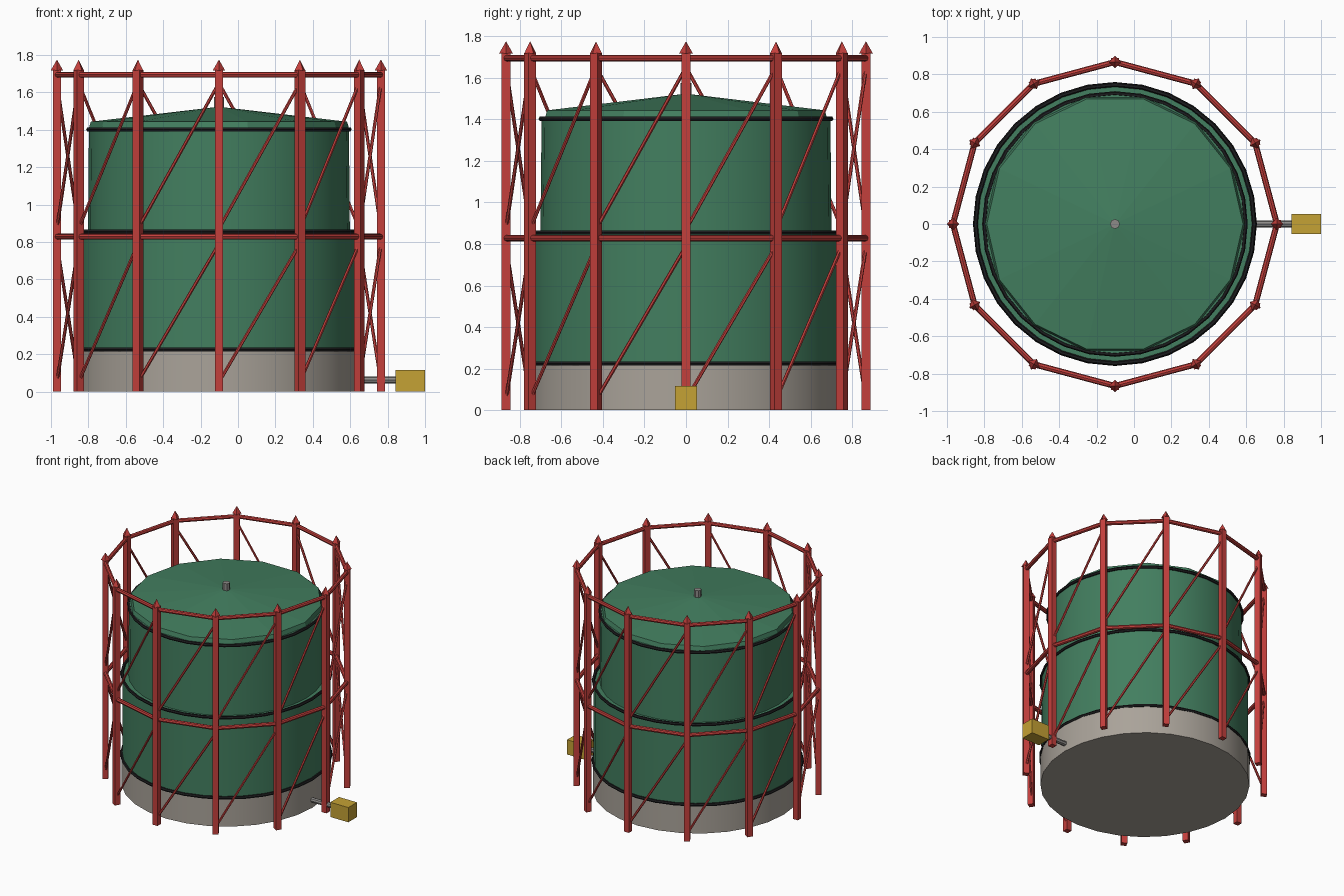
import bpy, bmesh, math
from mathutils import Vector

if "Cube" in bpy.data.objects:
    bpy.data.objects.remove(bpy.data.objects["Cube"])

CX = -0.102          # axis of the tank
R = 0.866            # radius of the guide frame
N = 12               # columns


def material(name, rgb):
    m = bpy.data.materials.new(name)
    m.diffuse_color = (*rgb, 1)
    m.use_nodes = True
    m.node_tree.nodes["Principled BSDF"].inputs["Base Color"].default_value = m.diffuse_color
    return m


RED = material("frame red", (0.55, 0.05, 0.045))
GREEN = material("tank green", (0.055, 0.21, 0.115))
STONE = material("base stone", (0.40, 0.365, 0.32))
BLACK = material("band black", (0.012, 0.012, 0.013))
GOLD = material("valve yellow", (0.56, 0.36, 0.035))
GREY = material("pipe grey", (0.27, 0.26, 0.25))


def finish(ob, name, mat, smooth=False):
    ob.name = name
    ob.data.materials.append(mat)
    if smooth:
        bpy.ops.object.select_all(action='DESELECT')
        ob.select_set(True)
        bpy.context.view_layer.objects.active = ob
        bpy.ops.object.shade_smooth_by_angle(angle=math.radians(35))
    return ob


def lathe(name, profile, sides, mat, smooth=True):
    """Closed solid of revolution about the tank axis; radius 0 makes an apex."""
    bm = bmesh.new()
    rings = []
    for r, z in profile:
        if r == 0:
            rings.append([bm.verts.new((CX, 0, z))] * sides)
        else:
            rings.append([bm.verts.new((CX + r * math.cos(a), r * math.sin(a), z))
                          for a in (2 * math.pi * i / sides for i in range(sides))])
    for lo, hi in zip(rings, rings[1:]):
        for i in range(sides):
            j = (i + 1) % sides
            quad = [lo[i], lo[j], hi[j], hi[i]]
            bm.faces.new(list(dict.fromkeys(quad)))
    for ring in (rings[0], rings[-1]):
        if ring[0] is not ring[1]:
            bm.faces.new(ring)
    bmesh.ops.recalc_face_normals(bm, faces=bm.faces)
    me = bpy.data.meshes.new(name)
    bm.to_mesh(me)
    bm.free()
    ob = bpy.data.objects.new(name, me)
    bpy.context.collection.objects.link(ob)
    return finish(ob, name, mat, smooth)


def rod(name, a, b, r, mat, sides=8):
    a, b = Vector(a), Vector(b)
    d = b - a
    bpy.ops.mesh.primitive_cylinder_add(vertices=sides, radius=r, depth=d.length,
                                        location=(a + b) / 2)
    ob = bpy.context.object
    ob.rotation_euler = d.to_track_quat('Z', 'Y').to_euler()
    return finish(ob, name, mat, True if sides > 6 else False)


def box(name, loc, size, mat, turn=0):
    bpy.ops.mesh.primitive_cube_add(size=1, location=loc, rotation=(0, 0, turn))
    ob = bpy.context.object
    ob.scale = size
    return finish(ob, name, mat)


def at(i, z, r=R):
    a = 2 * math.pi * i / N
    return (CX + r * math.cos(a), r * math.sin(a), z)


# telescoping tank
lathe("stone_base", [(0.75, 0), (0.75, 0.225)], 28, STONE)
lathe("lower_tank", [(0.743, 0.225), (0.743, 0.852)], 32, GREEN)
lathe("upper_tank", [(0.70, 0.852), (0.695, 1.41)], 32, GREEN)
lathe("tank_roof", [(0.695, 1.41), (0.685, 1.443), (0, 1.523)], 14, GREEN, False)

# black bands at the seams
for name, r, z in (("base_band", 0.747, 0.225), ("middle_band", 0.745, 0.855),
                   ("top_band", 0.698, 1.402)):
    bpy.ops.mesh.primitive_torus_add(major_radius=r, minor_radius=0.012, major_segments=32,
                                     minor_segments=6, location=(CX, 0, z))
    finish(bpy.context.object, name, BLACK, True)

# roof vent
rod("roof_vent", (CX, 0, 1.51), (CX, 0, 1.575), 0.026, GREY)

# guide frame: columns, finials, ring beams and diagonal braces
for i in range(N):
    turn = 2 * math.pi * i / N
    box("column", at(i, 0.86), (0.042, 0.042, 1.72), RED, turn)
    bpy.ops.mesh.primitive_cone_add(vertices=4, radius1=0.033, radius2=0, depth=0.058,
                                    location=at(i, 1.746), rotation=(0, 0, turn))
    finish(bpy.context.object, "column_finial", RED)
    for z in (0.828, 1.694):
        rod("ring_beam", at(i, z), at(i + 1, z), 0.016, RED)
    for z0, z1 in ((0.05, 0.79), (0.87, 1.65)):
        rod("diagonal_brace", at(i, z0), at(i + 1, z1), 0.009, RED, 6)

# inlet pipe and valve housing
rod("inlet_pipe", (0.63, 0, 0.062), (0.86, 0, 0.062), 0.019, GREY)
box("valve_housing", (0.921, 0, 0.058), (0.156, 0.108, 0.116), GOLD)
